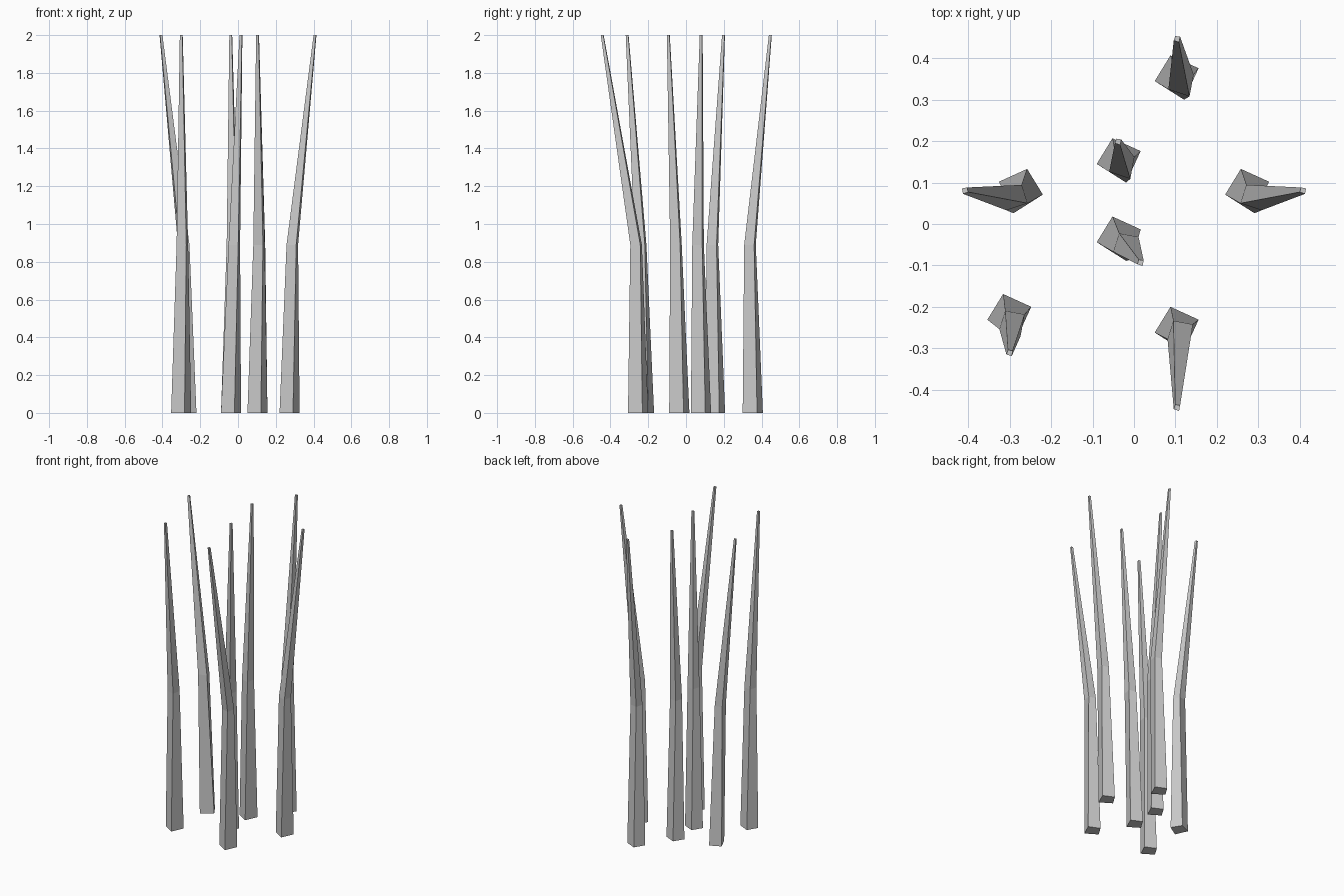
import bpy, bmesh
from math import sin, cos, radians

if "Cube" in bpy.data.objects:
    bpy.data.objects.remove(bpy.data.objects["Cube"])

# Irregular four-sided stalk section (left, bottom, right, top)
SECTION = [(-0.053, -0.006), (0.018, -0.051), (0.053, 0.025), (-0.015, 0.056)]


def ring(bm, centre, z, scale, turn, flip):
    c, s = cos(radians(turn)), sin(radians(turn))
    return [bm.verts.new((flip * (centre[0] + scale * (x * c - y * s)),
                          centre[1] + scale * (x * s + y * c), z))
            for x, y in SECTION]


def stalk(name, base, bend, tip, flip=1):
    bm = bmesh.new()
    rings = [ring(bm, base, 0, 1.0, 0, flip),
             ring(bm, bend, 0.89, 0.64, 14, flip),
             ring(bm, tip, 2.0, 0.16, 14, flip)]
    for a, b in zip(rings, rings[1:]):
        for i in range(4):
            j = (i + 1) % 4
            bm.faces.new((a[i], a[j], b[j], b[i]))
    bm.faces.new(rings[0][::-1])
    bm.faces.new(rings[-1])
    bmesh.ops.recalc_face_normals(bm, faces=bm.faces[:])
    mesh = bpy.data.meshes.new(name)
    bm.to_mesh(mesh)
    bm.free()
    bpy.context.collection.objects.link(bpy.data.objects.new(name, mesh))


# Upright stalks: base, bend and tip centres
stalk("back_stalk", (0.103, 0.351), (0.115, 0.337), (0.104, 0.446))
stalk("inner_back_stalk", (-0.037, 0.151), (-0.028, 0.138), (-0.038, 0.198))
stalk("inner_front_stalk", (-0.037, -0.038), (-0.018, -0.055), (0.016, -0.094))
stalk("front_stalk", (0.103, -0.256), (0.113, -0.266), (0.104, -0.444))
stalk("front_left_stalk", (-0.301, -0.225), (-0.293, -0.242), (-0.300, -0.312))

# Mirrored pair leaning outwards
for side, flip in (("right", 1), ("left", -1)):
    stalk(side + "_stalk", (0.273, 0.077), (0.289, 0.062), (0.408, 0.080), flip)
